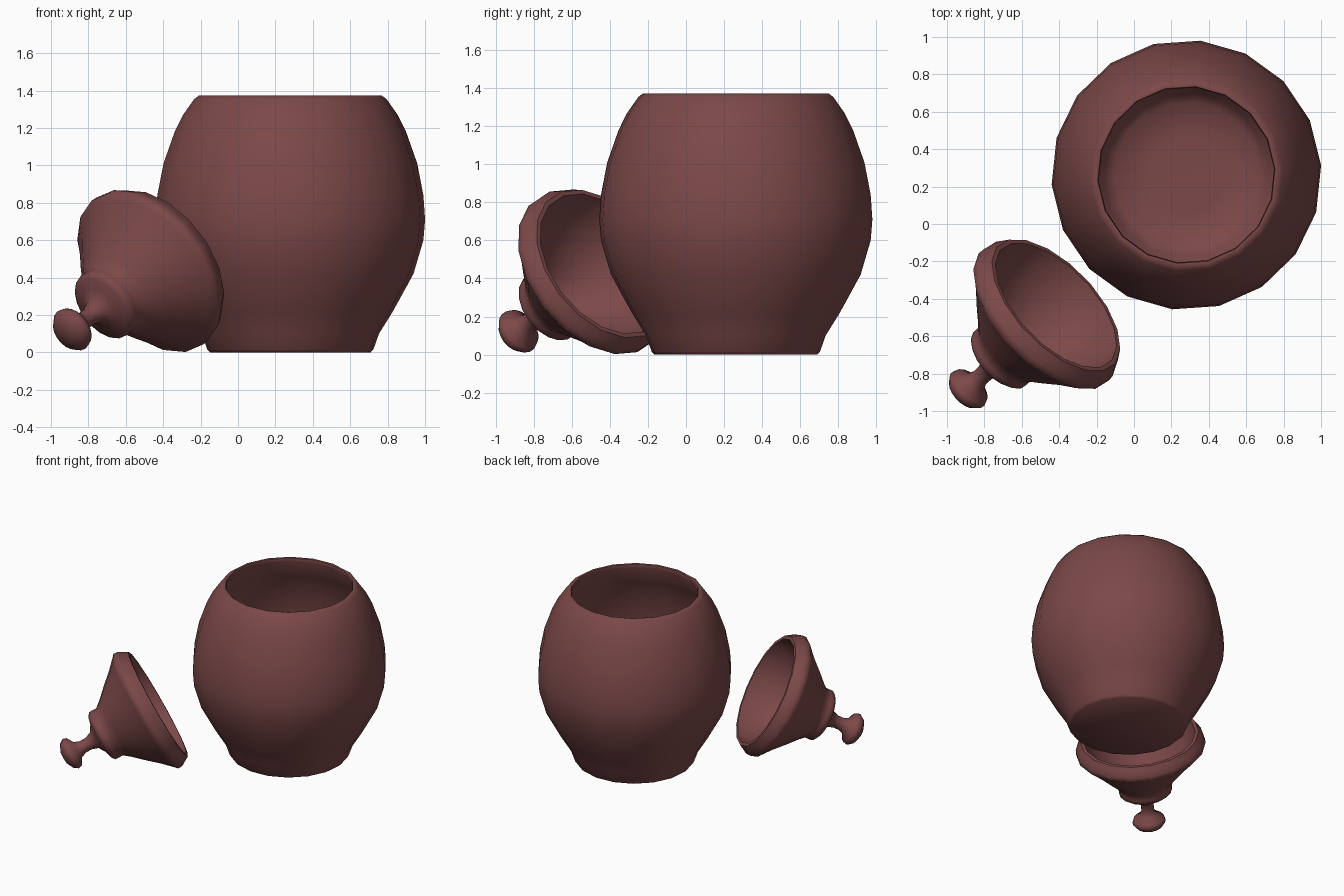
import bpy
import math
from mathutils import Vector

if "Cube" in bpy.data.objects:
    bpy.data.objects.remove(bpy.data.objects["Cube"])

SIDES = 18
PHASE = math.radians(4)

clay = bpy.data.materials.new("clay")
clay.diffuse_color = (0.20, 0.065, 0.065, 1)
clay.use_nodes = True
clay.node_tree.nodes["Principled BSDF"].inputs["Base Color"].default_value = clay.diffuse_color


def lathe(name, profile, location, axis):
    """Spin (radius, height) points round z into a closed solid, then tilt it to axis."""
    verts, rings = [], []
    for r, z in profile:
        n = 1 if r == 0 else SIDES
        rings.append([len(verts) + i for i in range(n)])
        angles = [PHASE + math.tau * i / SIDES for i in range(n)]
        verts += [(r * math.cos(a), r * math.sin(a), z) for a in angles]
    faces = []
    for lo, hi in zip(rings, rings[1:]):
        for i in range(SIDES):
            j = (i + 1) % SIDES
            if len(lo) == 1:
                faces.append((lo[0], hi[j], hi[i]))
            elif len(hi) == 1:
                faces.append((lo[i], lo[j], hi[0]))
            else:
                faces.append((lo[i], lo[j], hi[j], hi[i]))
    mesh = bpy.data.meshes.new(name)
    mesh.from_pydata(verts, [], faces)
    mesh.materials.append(clay)
    obj = bpy.data.objects.new(name, mesh)
    bpy.context.collection.objects.link(obj)
    obj.location = location
    obj.rotation_euler = Vector(axis).to_track_quat('Z', 'Y').to_euler()
    bpy.ops.object.select_all(action='DESELECT')
    obj.select_set(True)
    bpy.context.view_layer.objects.active = obj
    bpy.ops.object.shade_smooth_by_angle(angle=math.radians(60))
    return obj


# Pot: flat foot, barrel belly, thin open rim, hollow inside
pot_profile = [
    (0, 0), (0.43, 0), (0.445, 0.015), (0.475, 0.10), (0.55, 0.22), (0.66, 0.42),
    (0.713, 0.60), (0.722, 0.71), (0.713, 0.84), (0.68, 1.01), (0.62, 1.18),
    (0.575, 1.27), (0.515, 1.355), (0.49, 1.373), (0.475, 1.37), (0.47, 1.345),
    (0.59, 1.17), (0.65, 1.00), (0.685, 0.84), (0.693, 0.71), (0.685, 0.60),
    (0.63, 0.43), (0.52, 0.23), (0.44, 0.09), (0.39, 0.035), (0.2, 0.03), (0, 0.03),
]
lathe("pot", pot_profile, (0.28, 0.262, 0), (0, 0, 1))

# Lid: knob, stem, collar, flared cone and rounded lip, hollow underneath
lid_profile = [
    (0, -0.065), (0.05, -0.06), (0.10, -0.035), (0.125, 0), (0.115, 0.03),
    (0.065, 0.06), (0.048, 0.10), (0.048, 0.15), (0.065, 0.20), (0.12, 0.235),
    (0.175, 0.25), (0.20, 0.27), (0.20, 0.30), (0.20, 0.33), (0.24, 0.38),
    (0.315, 0.46), (0.395, 0.55), (0.46, 0.615), (0.487, 0.64), (0.485, 0.675),
    (0.465, 0.71), (0.445, 0.745), (0.42, 0.745), (0.405, 0.67), (0.345, 0.55),
    (0.265, 0.44), (0.185, 0.36), (0.14, 0.31), (0.07, 0.285), (0, 0.28),
]
lathe("lid", lid_profile, (-0.89, -0.885, 0.12), (0.635, 0.605, 0.48))
